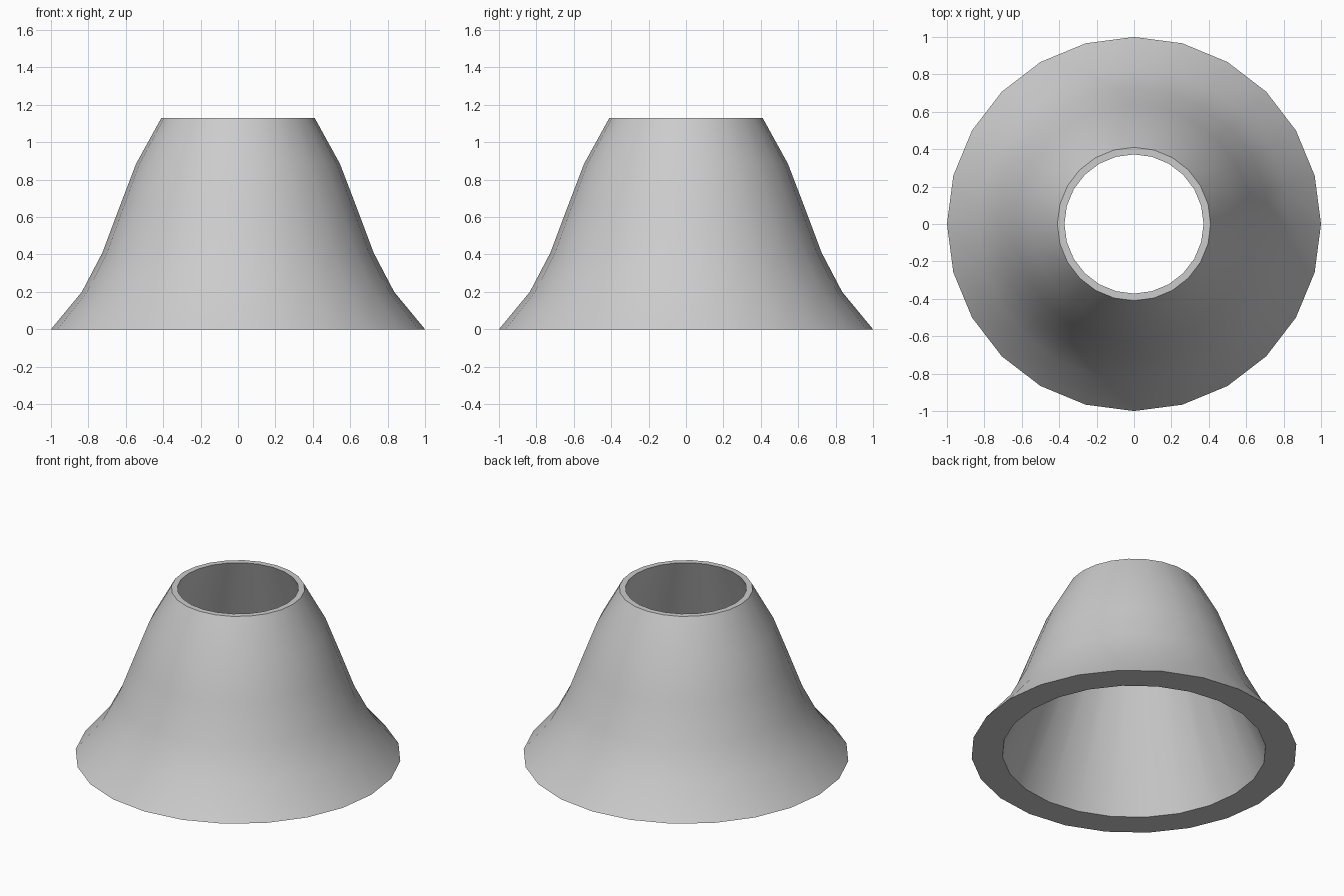
import bpy, bmesh, math

if "Cube" in bpy.data.objects:
    bpy.data.objects.remove(bpy.data.objects["Cube"])

SIDES = 24
# Closed wall section (radius, height): flared outside, then straight tapered bore
PROFILE = [(1.0, 0), (0.835, 0.2), (0.725, 0.41), (0.635, 0.65), (0.545, 0.885),
           (0.41, 1.13), (0.372, 1.13), (0.81, 0)]

# Lathe the section into rings and bridge neighbouring rings
bm = bmesh.new()
rings = []
for r, z in PROFILE:
    rings.append([bm.verts.new((r * math.cos(a), r * math.sin(a), z))
                  for a in (2 * math.pi * i / SIDES for i in range(SIDES))])
for k, ring in enumerate(rings):
    nxt = rings[(k + 1) % len(rings)]
    for i in range(SIDES):
        j = (i + 1) % SIDES
        bm.faces.new((ring[i], ring[j], nxt[j], nxt[i]))
bmesh.ops.recalc_face_normals(bm, faces=bm.faces)

mesh = bpy.data.meshes.new("flared_shade")
bm.to_mesh(mesh)
bm.free()
shade = bpy.data.objects.new("flared_shade", mesh)
bpy.context.collection.objects.link(shade)

# Smooth walls, crisp rims
bpy.context.view_layer.objects.active = shade
shade.select_set(True)
bpy.ops.object.shade_smooth_by_angle(angle=math.radians(35))
